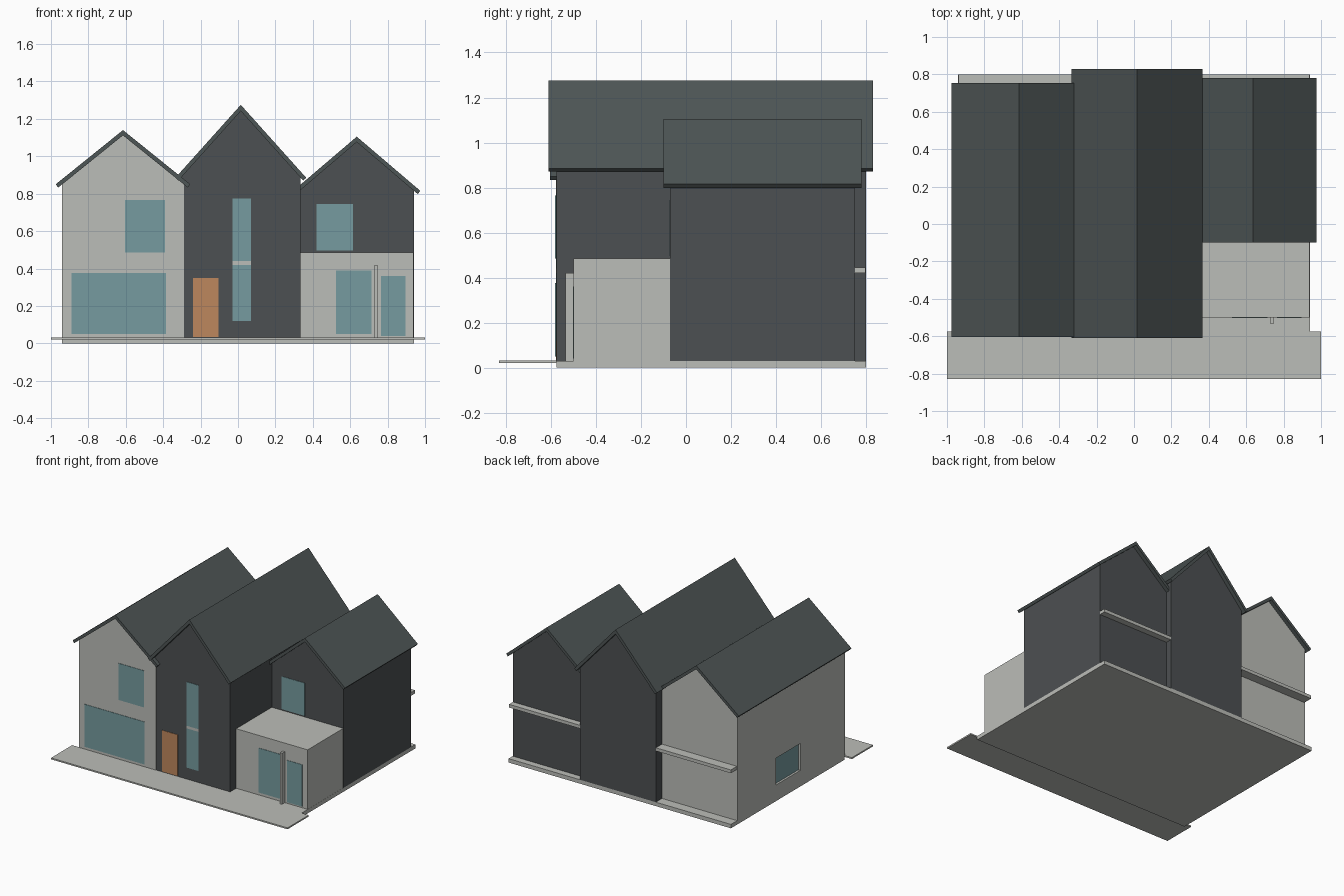
import bpy
import bmesh
import math

if "Cube" in bpy.data.objects:
    bpy.data.objects.remove(bpy.data.objects["Cube"], do_unlink=True)


def material(name, rgb):
    m = bpy.data.materials.new(name)
    m.use_nodes = True
    m.diffuse_color = (*rgb, 1)
    m.node_tree.nodes["Principled BSDF"].inputs["Base Color"].default_value = (*rgb, 1)
    return m


RENDER = material("pale_render", (0.50, 0.51, 0.48))
CLADDING = material("charcoal_cladding", (0.073, 0.080, 0.084))
ROOF = material("slate_roof", (0.076, 0.092, 0.092))
GLASS = material("teal_glass", (0.18, 0.33, 0.35))
TIMBER = material("orange_timber", (0.515, 0.242, 0.109))


def prism(name, profile, y0, y1, mat):
    """Extrude an (x, z) profile along y."""
    bm = bmesh.new()
    face = bm.faces.new([bm.verts.new((x, y0, z)) for x, z in profile])
    out = bmesh.ops.extrude_face_region(bm, geom=[face])
    verts = [v for v in out["geom"] if isinstance(v, bmesh.types.BMVert)]
    bmesh.ops.translate(bm, vec=(0, y1 - y0, 0), verts=verts)
    bmesh.ops.recalc_face_normals(bm, faces=bm.faces)
    mesh = bpy.data.meshes.new(name)
    bm.to_mesh(mesh)
    bm.free()
    mesh.materials.append(mat)
    ob = bpy.data.objects.new(name, mesh)
    bpy.context.collection.objects.link(ob)
    return ob


def box(name, x, y, z, mat):
    corners = [(x[0], z[0]), (x[1], z[0]), (x[1], z[1]), (x[0], z[1])]
    return prism(name, corners, y[0], y[1], mat)


BASE_TOP = 0.03
ROOF_THICK = 0.022


def gabled_block(name, cx, half, overhang, ridge, eave, y, roof_y, mat):
    """Gabled walls with a thin folded roof on top."""
    reach = half + overhang
    pitch = math.atan2(ridge - eave, reach)
    drop = ROOF_THICK / math.cos(pitch)
    apex = ridge - drop
    side = apex - half * math.tan(pitch)
    walls = prism(name + "_walls",
                  [(cx - half, BASE_TOP), (cx + half, BASE_TOP),
                   (cx + half, side), (cx, apex), (cx - half, side)],
                  y[0], y[1], mat)
    in_x = reach - ROOF_THICK * math.sin(pitch)
    in_z = eave - ROOF_THICK * math.cos(pitch)
    prism(name + "_roof",
          [(cx, ridge), (cx + reach, eave), (cx + in_x, in_z), (cx, apex),
           (cx - in_x, in_z), (cx - reach, eave)],
          roof_y[0], roof_y[1], ROOF)
    return walls


# Ground slabs and the floor ledge along the back
box("base_slab", (-0.94, 0.94), (-0.575, 0.80), (0, BASE_TOP), RENDER)
box("front_paving", (-1, 1), (-0.83, -0.575), (0.02, 0.031), RENDER)
box("back_floor_ledge", (-0.938, 0.938), (0.70, 0.798), (0.42, 0.445), RENDER)

# Three gabled blocks
right_block = gabled_block("right_block", -0.615, 0.327, 0.033, 1.14, 0.85,
                           (-0.578, 0.725), (-0.605, 0.755), RENDER)
gabled_block("middle_block", 0.015, 0.32, 0.03, 1.275, 0.885,
             (-0.575, 0.80), (-0.61, 0.83), CLADDING)
gabled_block("left_block", 0.635, 0.305, 0.035, 1.105, 0.815,
             (-0.07, 0.75), (-0.10, 0.78), CLADDING)

# Flat-roofed front extension and its post
box("front_extension", (0.334, 0.939), (-0.50, -0.065), (BASE_TOP, 0.485), RENDER)
box("extension_post", (0.73, 0.746), (-0.535, -0.50), (BASE_TOP, 0.42), RENDER)


# Front windows and door as thin plates
def plate(name, x, z, wall_y, mat=GLASS):
    box(name, x, (wall_y - 0.003, wall_y + 0.003), z, mat)


plate("upper_window", (-0.605, -0.39), (0.485, 0.765), -0.578)
plate("lower_window", (-0.89, -0.385), (0.05, 0.375), -0.578)
plate("stair_window_bottom", (-0.03, 0.07), (0.12, 0.42), -0.575)
plate("stair_window_top", (-0.03, 0.07), (0.44, 0.775), -0.575)
plate("stair_window_floor_strip", (-0.03, 0.07), (0.42, 0.44), -0.575, RENDER)
plate("front_door", (-0.24, -0.105), (0.035, 0.35), -0.575, TIMBER)
plate("bedroom_window", (0.42, 0.615), (0.495, 0.745), -0.07)
plate("extension_window", (0.525, 0.715), (0.05, 0.39), -0.50)
plate("extension_glass_door", (0.765, 0.895), (0.04, 0.36), -0.50)

# Recessed window in the outer side wall
cutter = box("side_window_cutter", (-0.96, -0.922), (-0.035, 0.26), (0.125, 0.33), RENDER)
cutter.hide_render = True
cutter.hide_viewport = True
cut = right_block.modifiers.new("side_window_opening", "BOOLEAN")
cut.operation = "DIFFERENCE"
cut.solver = "EXACT"
cut.object = cutter
box("side_window", (-0.926, -0.920), (-0.035, 0.26), (0.125, 0.33), GLASS)
